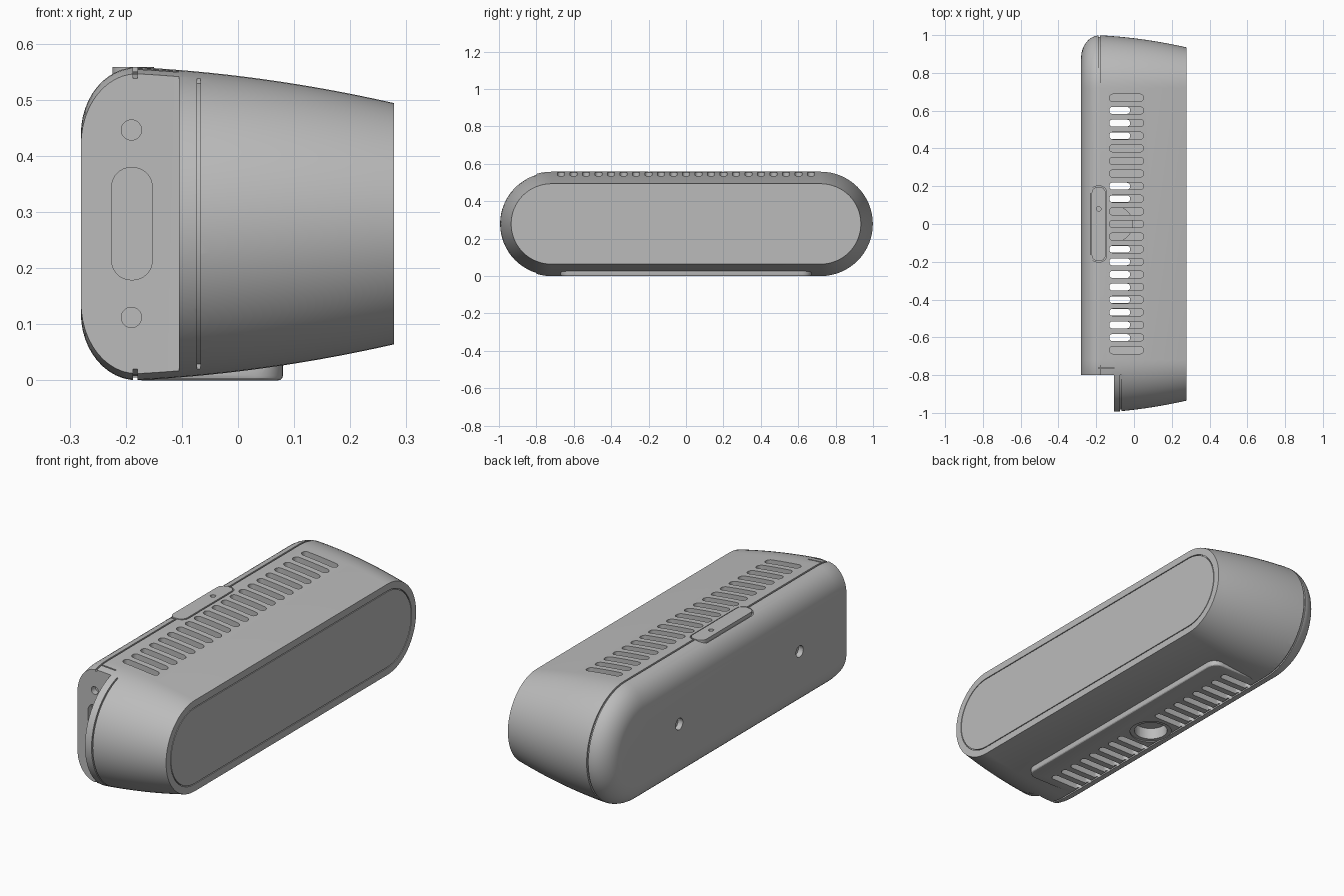
import bpy, bmesh
from math import sin, cos, pi, radians
from mathutils import Matrix, Vector

cube = bpy.data.objects.get("Cube")
if cube:
    bpy.data.objects.remove(cube)

MID, CORE = 0.279, 0.72   # centre height and half length of the straight sides

grey = bpy.data.materials.new("plain grey")
grey.use_nodes = True
colour = (0.5, 0.5, 0.5, 1)
grey.diffuse_color = colour
grey.node_tree.nodes["Principled BSDF"].inputs["Base Color"].default_value = colour


def make(name, bm):
    bmesh.ops.recalc_face_normals(bm, faces=bm.faces)
    mesh = bpy.data.meshes.new(name)
    bm.to_mesh(mesh)
    bm.free()
    mesh.materials.append(grey)
    obj = bpy.data.objects.new(name, mesh)
    bpy.context.collection.objects.link(obj)
    return obj


def loft(profile, core=CORE, ring=False, steps=32):
    """Sweep (x, radius) points round a stadium lying along y."""
    bm = bmesh.new()
    loops = []
    for x, r in profile:
        loop = []
        for end in (1, -1):
            for i in range(steps + 1):
                a = pi * i / steps
                loop.append(bm.verts.new((x, end * (core + r * sin(a)), MID + end * r * cos(a))))
        loops.append(loop)
    pairs = list(zip(loops, loops[1:]))
    if ring:
        pairs.append((loops[-1], loops[0]))
    else:
        bm.faces.new(loops[0])
        bm.faces.new(loops[-1])
    for a, b in pairs:
        for i in range(len(a)):
            j = (i + 1) % len(a)
            bm.faces.new((a[i], a[j], b[j], b[i]))
    return bm


def trim(bm, y, side):
    """Keep only the part on one side of a plane across y, and cap it."""
    geom = bm.verts[:] + bm.edges[:] + bm.faces[:]
    bmesh.ops.bisect_plane(bm, geom=geom, plane_co=(0, y, 0), plane_no=(0, -side, 0), clear_outer=True)
    bmesh.ops.holes_fill(bm, edges=[e for e in bm.edges if e.is_boundary])
    return bm


def rounded(bm, centre, size, radius, axis="Z", steps=8):
    """Add a rounded block extruded along the given axis."""
    w, h, d = (s / 2 for s in size)
    turn = {"Z": Matrix(), "Y": Matrix.Rotation(pi / 2, 4, "X"), "X": Matrix.Rotation(pi / 2, 4, "Y")}[axis]
    ends = []
    for z in (-d, d):
        pts = []
        for q, (sx, sy) in enumerate(((1, 1), (-1, 1), (-1, -1), (1, -1))):
            for i in range(steps + 1):
                a = pi / 2 * (q + i / steps)
                p = Vector((sx * (w - radius) + radius * cos(a), sy * (h - radius) + radius * sin(a), z))
                pts.append(bm.verts.new(Vector(centre) + turn @ p))
        ends.append(pts)
    lo, hi = ends
    bm.faces.new(lo)
    bm.faces.new(hi)
    for i in range(len(lo)):
        j = (i + 1) % len(lo)
        bm.faces.new((lo[i], lo[j], hi[j], hi[i]))
    bmesh.ops.remove_doubles(bm, verts=lo + hi, dist=1e-5)
    return bm


def block(name, centre, size, radius, axis="Z"):
    return make(name, rounded(bmesh.new(), centre, size, radius, axis))


def combine(obj, tool, operation="DIFFERENCE"):
    mod = obj.modifiers.new("bool", "BOOLEAN")
    mod.operation, mod.object, mod.solver = operation, tool, "EXACT"
    bpy.context.view_layer.objects.active = obj
    bpy.ops.object.modifier_apply(modifier=mod.name)
    bpy.data.objects.remove(tool)


def radius_at(x):
    """Gentle taper of the shell towards the face panel."""
    t = (x + 0.18) / 0.458
    return 0.279 - 0.024 * t - 0.040 * t * t


# Shell: rounded back edge, then a taper towards the panel
def shell_profile(inset, x_end):
    pts = [(-0.18 - (0.1 - inset) * cos(a), 0.16 + (0.119 - inset) * sin(a))
           for a in (pi / 2 * i / 12 for i in range(12))]
    xs = [-0.18 + (x_end + 0.18) * i / 14 for i in range(15)]
    return pts + [(x, radius_at(x) - inset) for x in xs]


body = make("shell", loft(shell_profile(0, 0.278)))

# Flat foot under the shell
foot = block("foot", (-0.05, 0, 0.04), (0.26, 1.34, 0.08), 0.05)
bevel = foot.modifiers.new("soft edge", "BEVEL")
bevel.width, bevel.segments, bevel.limit_method = 0.008, 3, "ANGLE"
bevel.angle_limit = radians(60)
combine(body, foot, "UNION")

# Hollow inside and the notch at the front end
combine(body, make("cavity", trim(loft(shell_profile(0.03, 0.24)), -0.75, 1)))
combine(body, block("notch", (-0.605, -1.3, 0.3), (1, 1, 2), 0.0001))

# Seams: back cover, front end strip and face panel
def seam(x, r, width, depth):
    return loft([(x - width, r - depth), (x + width, r - depth),
                 (x + width, r + 0.03), (x - width, r + 0.03)], ring=True)


combine(body, make("cover_seam", seam(-0.183, 0.279, 0.004, 0.008)))
combine(body, make("end_seam", trim(seam(-0.07, radius_at(-0.07), 0.003, 0.008), -0.8, -1)))
panel = loft([(0.27, 0.178), (0.3, 0.178), (0.3, 0.182), (0.27, 0.182)], ring=True)
combine(body, make("panel_seam", panel))
combine(body, block("short_seam", (-0.146, -0.762, 0.55), (0.082, 0.006, 0.04), 0.001))

# Vent slots: full row on top, two groups below
top, low = bmesh.new(), bmesh.new()
for k in range(-10, 11):
    rounded(top, (-0.04, k * 0.0668, 0.52), (0.182, 0.038, 0.14), 0.0185)
    if 2 <= abs(k) <= 9:
        rounded(low, (-0.105, k * 0.0668, 0.02), (0.17, 0.036, 0.1), 0.0175)
combine(body, make("top_slots", top))
combine(body, make("low_slots", low))

# Back screw holes, and pockets on the notch wall
holes = bmesh.new()
for s in (-1, 1):
    rounded(holes, (-0.28, s * 0.45, MID), (0.054, 0.054, 0.05), 0.0269, "X")
    rounded(holes, (-0.19, -0.8, MID + s * 0.167), (0.036, 0.036, 0.06), 0.0179, "Y")
rounded(holes, (-0.189, -0.8, MID), (0.072, 0.2, 0.06), 0.034, "Y")
combine(body, make("holes", holes))

# Socket in the foot, on a solid boss
mount = block("mount_socket", (-0.1, 0, 0.07), (0.19, 0.19, 0.13), 0.0949)
combine(body, block("socket_opening", (-0.1, 0, 0), (0.19, 0.19, 0.2), 0.0949))
combine(mount, block("socket_bore", (-0.1, 0, 0), (0.15, 0.15, 0.12), 0.0749))

# Top latch tab set in a narrow gap
combine(body, block("latch_recess", (-0.187, 0, 0.56), (0.084, 0.402, 0.04), 0.036))
latch = block("latch_tab", (-0.187, 0, 0.5425), (0.074, 0.392, 0.031), 0.033)
combine(latch, block("latch_hole", (-0.187, 0.08, 0.56), (0.024, 0.024, 0.03), 0.0119))

# Inner module seen through the vents
module = block("inner_module", (-0.05, 0.335, 0.2), (0.28, 0.2, 0.3), 0.01)

for obj in (body, mount, latch, module):
    bpy.ops.object.select_all(action="DESELECT")
    obj.select_set(True)
    bpy.context.view_layer.objects.active = obj
    bpy.ops.object.shade_smooth_by_angle(angle=radians(25))
